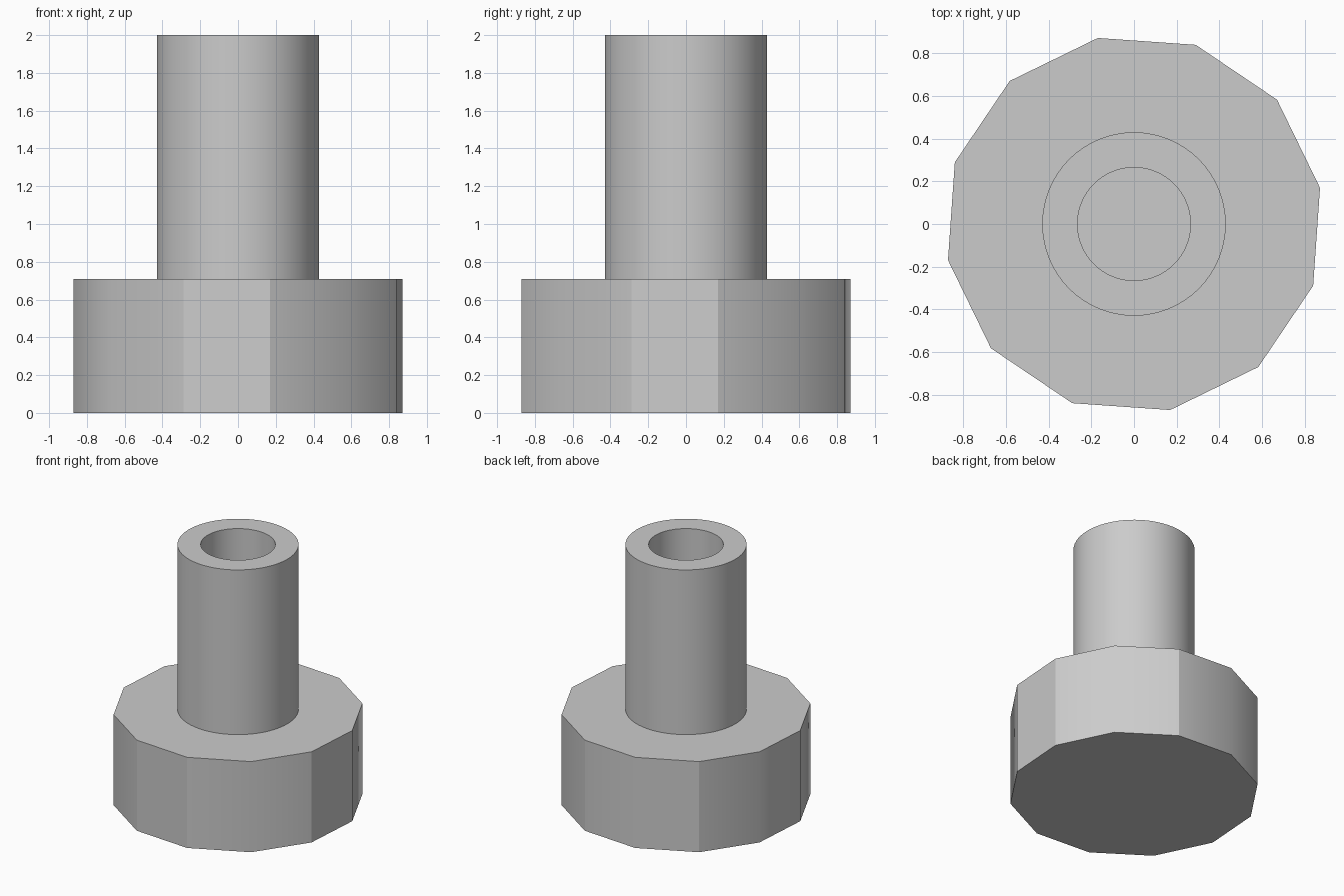
import bpy, bmesh, math

default_cube = bpy.data.objects.get("Cube")
if default_cube:
    bpy.data.objects.remove(default_cube, do_unlink=True)

grey = bpy.data.materials.new("plain_grey")
grey.use_nodes = True
colour = (0.6, 0.6, 0.6, 1)
grey.diffuse_color = colour
grey.node_tree.nodes["Principled BSDF"].inputs["Base Color"].default_value = colour


def ring(bm, radius, z, sides, turn=0):
    steps = [math.radians(turn) + math.tau * i / sides for i in range(sides)]
    return [bm.verts.new((radius * math.cos(a), radius * math.sin(a), z)) for a in steps]


def bridge(bm, lower, upper, smooth):
    """Join two rings with quads facing outward when lower is below upper."""
    n = len(lower)
    for i in range(n):
        j = (i + 1) % n
        face = bm.faces.new((lower[i], lower[j], upper[j], upper[i]))
        face.smooth = smooth


def finish(bm, name):
    for e in bm.edges:
        if len(e.link_faces) == 2 and e.calc_face_angle() > math.radians(40):
            e.smooth = False
    mesh = bpy.data.meshes.new(name)
    bm.to_mesh(mesh)
    bm.free()
    mesh.materials.append(grey)
    obj = bpy.data.objects.new(name, mesh)
    bpy.context.collection.objects.link(obj)
    return obj


BASE_TOP = 0.71
BASE_TURN = 11

# Twelve-sided base, with some of its upright edges kept crisp
bm = bmesh.new()
low = ring(bm, 0.888, 0, 12, BASE_TURN)
high = ring(bm, 0.888, BASE_TOP, 12, BASE_TURN)
bridge(bm, low, high, True)
bm.faces.new(low[::-1])
bm.faces.new(high)
for i in (0, 2, 4, 8, 9, 11):
    bm.edges.get((low[i], high[i])).smooth = False
finish(bm, "base")

# Hollow tube: outer wall, rim, bore wall
bm = bmesh.new()
outer_low, outer_high = (ring(bm, 0.43, z, 64) for z in (BASE_TOP, 2))
inner_low, inner_high = (ring(bm, 0.265, z, 64) for z in (BASE_TOP, 2))
bridge(bm, outer_low, outer_high, True)
bridge(bm, outer_high, inner_high, False)
bridge(bm, inner_high, inner_low, True)
finish(bm, "tube")
